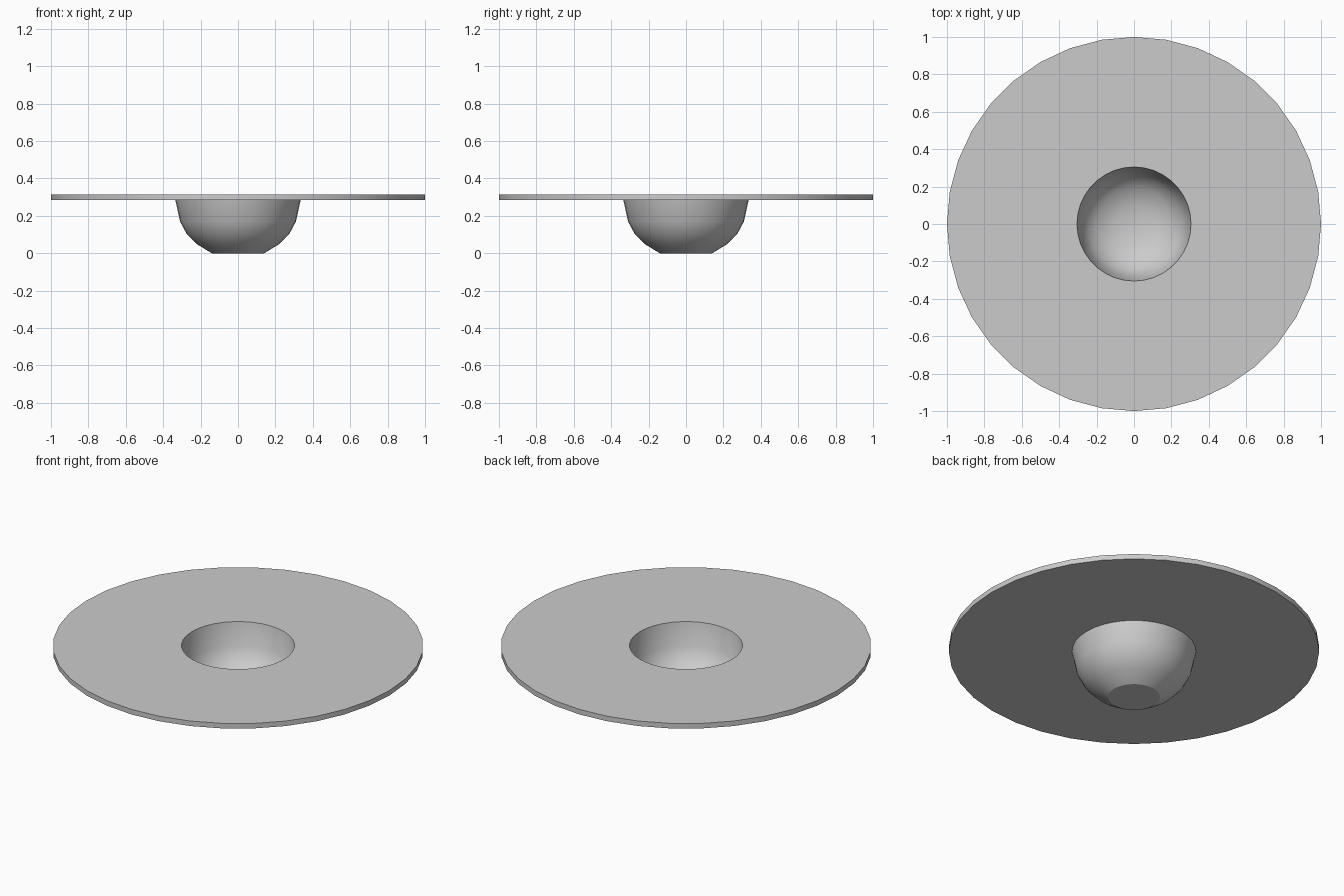
import bpy
import bmesh
import math

if "Cube" in bpy.data.objects:
    bpy.data.objects.remove(bpy.data.objects["Cube"], do_unlink=True)

# Single plain grey
grey = bpy.data.materials.new("light grey")
grey.use_nodes = True
colour = (0.6, 0.6, 0.6, 1)
grey.diffuse_color = colour
grey.node_tree.nodes["Principled BSDF"].inputs["Base Color"].default_value = colour

SIDES = 36

# Closed half section (radius, height): flange top, inside of bowl, outside of bowl, flange underside
profile = [
    (1.0, 0.285), (1.0, 0.315),
    (0.305, 0.315), (0.282, 0.18), (0.25, 0.12), (0.20, 0.073), (0.10, 0.03), (0, 0.03),
    (0, 0), (0.14, 0), (0.222, 0.05), (0.275, 0.105), (0.31, 0.17), (0.335, 0.285),
]


def lathe(name, section, sides):
    """Revolve a section around z; points on the axis become single vertices."""
    bm = bmesh.new()
    rings = []
    for r, z in section:
        if r == 0:
            rings.append([bm.verts.new((0, 0, z))] * sides)
        else:
            rings.append([bm.verts.new((r * math.cos(math.tau * i / sides),
                                        r * math.sin(math.tau * i / sides), z))
                          for i in range(sides)])
    for k, a in enumerate(rings):
        b = rings[(k + 1) % len(rings)]
        for i in range(sides):
            j = (i + 1) % sides
            corners = list(dict.fromkeys([a[i], a[j], b[j], b[i]]))
            if len(corners) > 2:
                bm.faces.new(corners)
    bmesh.ops.recalc_face_normals(bm, faces=bm.faces[:])
    mesh = bpy.data.meshes.new(name)
    bm.to_mesh(mesh)
    bm.free()
    obj = bpy.data.objects.new(name, mesh)
    bpy.context.collection.objects.link(obj)
    return obj


# Wide flat flange with a hollow rounded cup hanging below it
dish = lathe("flanged_cup", profile, SIDES)
dish.data.materials.append(grey)
bpy.ops.object.select_all(action='DESELECT')
dish.select_set(True)
bpy.context.view_layer.objects.active = dish
bpy.ops.object.shade_smooth_by_angle(angle=math.radians(28))
